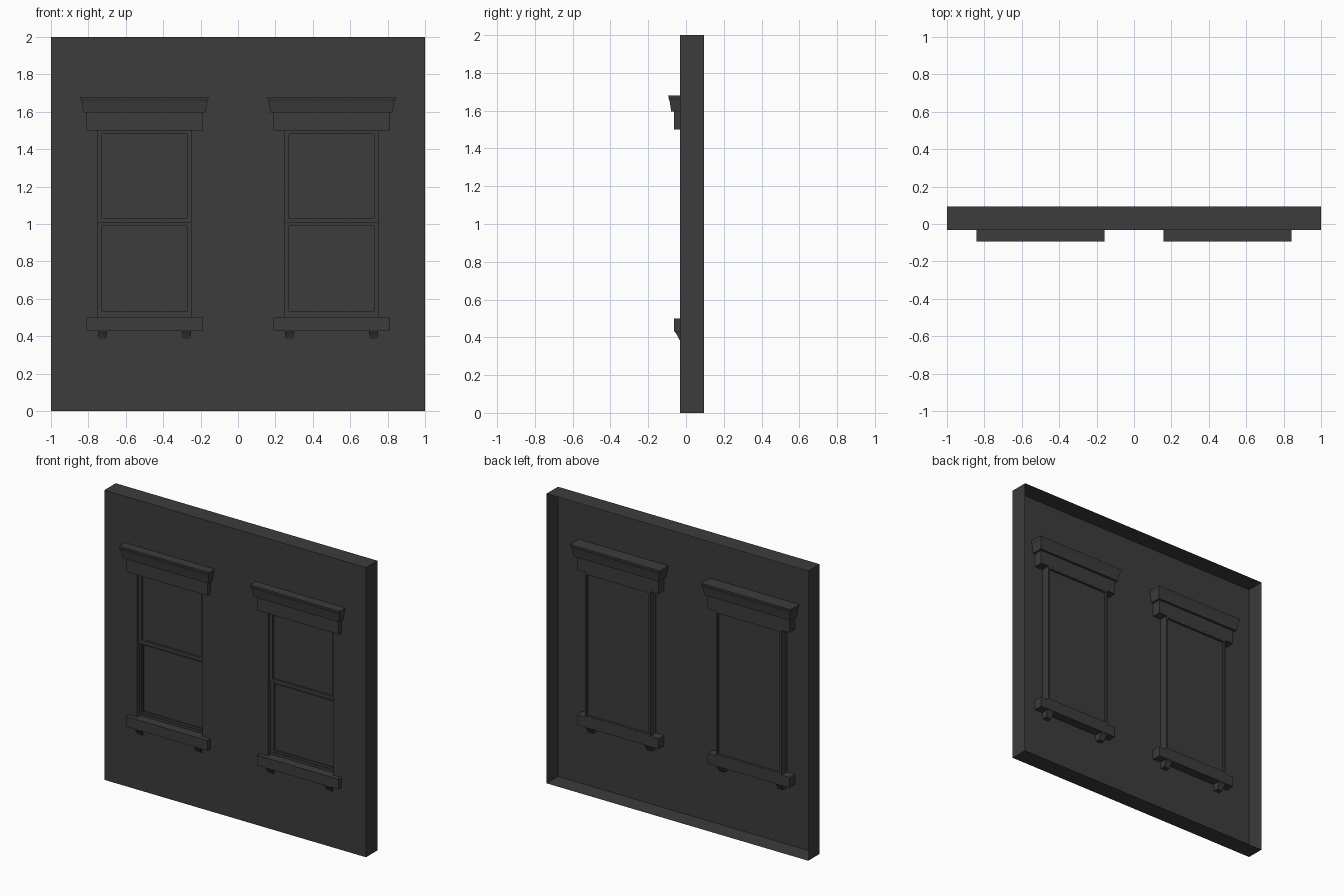
import bpy, bmesh

if "Cube" in bpy.data.objects:
    bpy.data.objects.remove(bpy.data.objects["Cube"])

FRONT, BACK = -0.031, 0.094      # wall sheet and rear rim
MID = -0.0156                    # trim is mirrored about this depth

mat = bpy.data.materials.new("dark_grey")
mat.diffuse_color = (0.045, 0.045, 0.045, 1)
mat.use_nodes = True
mat.node_tree.nodes["Principled BSDF"].inputs["Base Color"].default_value = mat.diffuse_color


def finish(name, bm):
    bmesh.ops.remove_doubles(bm, verts=bm.verts, dist=1e-5)
    bmesh.ops.recalc_face_normals(bm, faces=bm.faces)
    me = bpy.data.meshes.new(name)
    bm.to_mesh(me)
    bm.free()
    me.materials.append(mat)
    ob = bpy.data.objects.new(name, me)
    bpy.context.collection.objects.link(ob)
    return ob


def loft(name, loops, cap_start=False, cap_end=True):
    """Bridge a list of four-point loops with flat quads."""
    bm = bmesh.new()
    rings = [[bm.verts.new(p) for p in loop] for loop in loops]
    for a, b in zip(rings, rings[1:]):
        for i in range(4):
            j = (i + 1) % 4
            bm.faces.new((a[i], a[j], b[j], b[i]))
    if cap_start:
        bm.faces.new(rings[0])
    if cap_end:
        bm.faces.new(rings[-1])
    return finish(name, bm)


def level(cx, z, half, y0, y1):
    """Horizontal rectangle."""
    return [(cx - half, y0, z), (cx + half, y0, z), (cx + half, y1, z), (cx - half, y1, z)]


def upright(cx, half, z0, z1, y):
    """Vertical rectangle facing the front."""
    return [(cx - half, y, z0), (cx + half, y, z0), (cx + half, y, z1), (cx - half, y, z1)]


def trim(name, cx, rows):
    """Solid trim through the wall; rows are (z, half width, half depth)."""
    loft(name, [level(cx, z, h, MID - d, MID + d) for z, h, d in rows], True, True)


# Wall sheet with two openings and a rim turned back on all four sides
bm = bmesh.new()
xs = [-1, -0.75, -0.25, 0.25, 0.75, 1]
zs = [0, 0.5, 1.5, 2]
for i in range(5):
    for k in range(3):
        if k == 1 and i in (1, 3):
            continue
        quad = [(xs[i], zs[k]), (xs[i + 1], zs[k]), (xs[i + 1], zs[k + 1]), (xs[i], zs[k + 1])]
        bm.faces.new([bm.verts.new((x, FRONT, z)) for x, z in quad])
corners = [(-1, 0), (1, 0), (1, 2), (-1, 2)]
for (xa, za), (xb, zb) in zip(corners, corners[1:] + corners[:1]):
    bm.faces.new([bm.verts.new(p) for p in
                  ((xa, FRONT, za), (xb, FRONT, zb), (xb, BACK, zb), (xa, BACK, za))])
finish("wall", bm)

for side, cx in (("left", -0.5), ("right", 0.5)):
    # Jambs, rear casing and rear pane
    loft(side + "_window_casing", [
        upright(cx, 0.25, 0.5, 1.5, FRONT),
        upright(cx, 0.25, 0.5, 1.5, 0.031),
        upright(cx, 0.237, 0.513, 1.487, 0.031),
        upright(cx, 0.237, 0.513, 1.487, 0.016)])
    # Upper sash stands in front of the lower one
    loft(side + "_upper_sash", [
        upright(cx, 0.25, 1.005, 1.5, 0.004),
        upright(cx, 0.25, 1.005, 1.5, -0.012),
        upright(cx, 0.227, 1.03, 1.48, -0.012),
        upright(cx, 0.227, 1.03, 1.48, 0.002)])
    loft(side + "_lower_sash", [
        upright(cx, 0.25, 0.5, 1.005, 0.0),
        upright(cx, 0.238, 0.517, 1.002, 0.0),
        upright(cx, 0.238, 0.517, 1.002, 0.004),
        upright(cx, 0.227, 0.532, 0.99, 0.004),
        upright(cx, 0.227, 0.532, 0.99, 0.013)])
    # Sill, frieze board and flared cornice
    trim(side + "_sill", cx, [(0.43, 0.312, 0.047), (0.5, 0.312, 0.047)])
    trim(side + "_frieze", cx, [(1.5, 0.312, 0.047), (1.595, 0.312, 0.047)])
    trim(side + "_cornice", cx, [(1.595, 0.327, 0.063), (1.625, 0.331, 0.067),
                                 (1.655, 0.336, 0.072), (1.67, 0.342, 0.078),
                                 (1.68, 0.343, 0.0785)])
    # Small brackets under the sill
    for n, dx in (("a", -0.225), ("b", 0.225)):
        trim(side + "_bracket_" + n, cx + dx, [(0.385, 0.02, 0.019), (0.4, 0.022, 0.026),
                                               (0.415, 0.024, 0.034), (0.43, 0.025, 0.044)])
